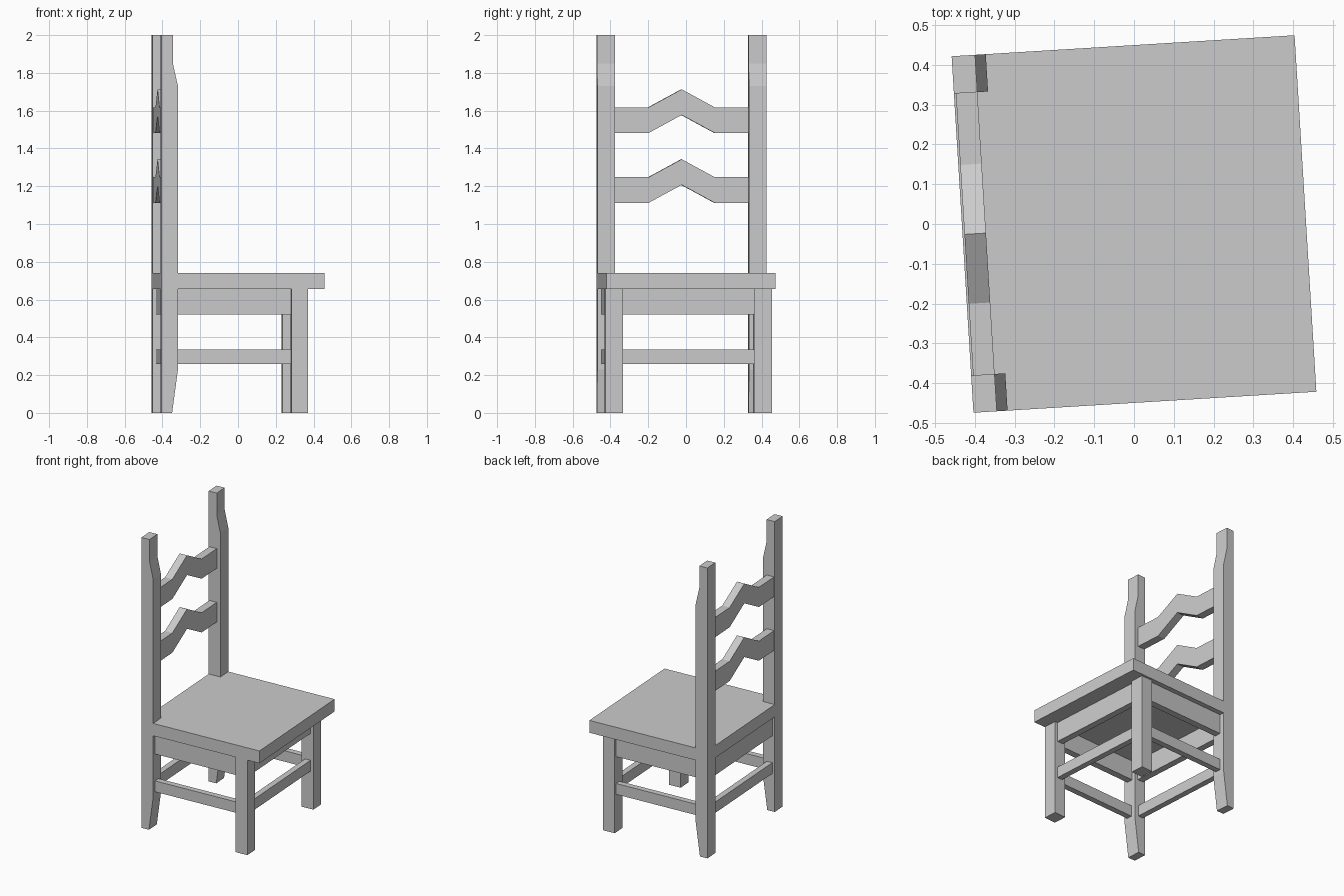
import bpy
import bmesh
import math

cube = bpy.data.objects.get("Cube")
if cube:
    bpy.data.objects.remove(cube, do_unlink=True)

TURN = math.radians(3.5)  # the whole chair stands slightly turned

grey = bpy.data.materials.new("light_grey")
grey.use_nodes = True
COLOUR = (0.6, 0.6, 0.6, 1)
grey.diffuse_color = COLOUR
grey.node_tree.nodes["Principled BSDF"].inputs["Base Color"].default_value = COLOUR


def extrude(name, outline, depth):
    """Make a solid from a closed outline of 3D points pushed along a vector."""
    bm = bmesh.new()
    face = bm.faces.new([bm.verts.new(p) for p in outline])
    new = bmesh.ops.extrude_face_region(bm, geom=[face])["geom"]
    moved = [g for g in new if isinstance(g, bmesh.types.BMVert)]
    bmesh.ops.translate(bm, verts=moved, vec=depth)
    bmesh.ops.recalc_face_normals(bm, faces=bm.faces)
    mesh = bpy.data.meshes.new(name)
    bm.to_mesh(mesh)
    bm.free()
    mesh.materials.append(grey)
    obj = bpy.data.objects.new(name, mesh)
    obj.rotation_euler.z = TURN
    bpy.context.collection.objects.link(obj)
    return obj


def box(name, x, y, z):
    """Box from (low, high) pairs."""
    base = [(x[0], y[0], z[0]), (x[1], y[0], z[0]), (x[1], y[1], z[0]), (x[0], y[1], z[0])]
    return extrude(name, base, (0, 0, z[1] - z[0]))


BACK, POST_FRONT = -0.432, -0.346
LEG_BACK, LEG_FRONT = 0.256, 0.343
INNER, OUTER = 0.355, 0.449
SEAT_LOW, SEAT_TOP = 0.655, 0.74

# Seat
box("seat", (BACK, -BACK), (-OUTER, OUTER), (SEAT_LOW, SEAT_TOP))

# Back posts, tapered at the foot and stepped in near the top
post = [(BACK, 0), (-0.377, 0), (POST_FRONT, 0.23), (POST_FRONT, 1.73),
        (-0.373, 1.85), (-0.373, 2), (BACK, 2)]
for side, y in (("right", -OUTER), ("left", INNER)):
    extrude("back_post_" + side, [(x, y, z) for x, z in post], (0, OUTER - INNER, 0))

# Front legs
box("front_leg_right", (LEG_BACK, LEG_FRONT), (-0.447, -0.354), (0, SEAT_LOW))
box("front_leg_left", (LEG_BACK, LEG_FRONT), (0.341, 0.434), (0, SEAT_LOW))

# Aprons under the seat and stretchers between the legs
for part, low, high, thick in (("apron", 0.52, SEAT_LOW, 0.045), ("stretcher", 0.26, 0.335, 0.04)):
    z = (low, high)
    box("back_" + part, (-0.414, -0.414 + thick), (-INNER, INNER), z)
    box("front_" + part, (0.322 - thick, 0.322), (-INNER, 0.342), z)
    box("right_" + part, (POST_FRONT - 0.02, LEG_BACK), (-0.426, -0.426 + thick), z)
    box("left_" + part, (POST_FRONT - 0.02, LEG_BACK), (0.416 - thick, 0.416), z)

# Peaked back slats
bend = [(-INNER, 0), (-0.175, 0), (0, 0.095), (0.175, 0), (INNER, 0)]
for name, low in (("lower_slat", 1.112), ("upper_slat", 1.482)):
    bottom = [(-0.427, y, low + h) for y, h in bend]
    top = [(-0.427, y, low + h + 0.136) for y, h in reversed(bend)]
    extrude(name, bottom + top, (0.054, 0, 0))
